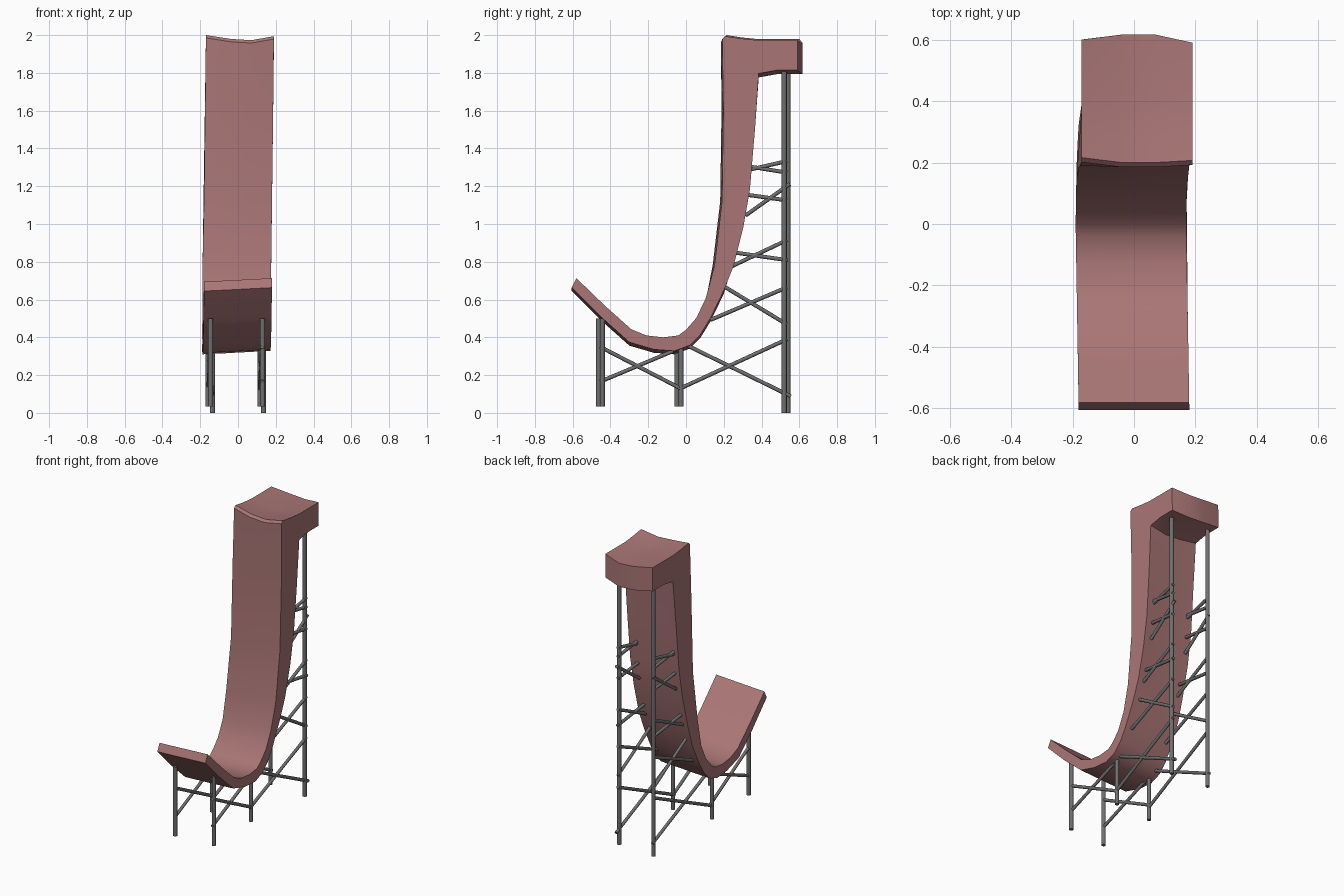
import bpy, bmesh
from mathutils import Vector


def material(name, color):
    m = bpy.data.materials.new(name)
    m.diffuse_color = (*color, 1)
    return m


red = material("dusty_red", (0.40, 0.18, 0.18))
grey = material("steel_grey", (0.16, 0.16, 0.16))


def finish(bm, name, mat, angle):
    bmesh.ops.recalc_face_normals(bm, faces=bm.faces)
    me = bpy.data.meshes.new(name)
    bm.to_mesh(me)
    bm.free()
    ob = bpy.data.objects.new(name, me)
    bpy.context.collection.objects.link(ob)
    me.materials.append(mat)
    bpy.ops.object.select_all(action='DESELECT')
    ob.select_set(True)
    bpy.context.view_layer.objects.active = ob
    bpy.ops.object.shade_smooth_by_angle(angle=angle)
    return ob


# Ramp side profile (y, z): riding surface, platform, then the underside back to the tip
profile = [
    (-0.58, 0.705), (-0.43, 0.56), (-0.29, 0.435), (-0.21, 0.402), (-0.12, 0.392),
    (-0.04, 0.402), (0.0, 0.432), (0.055, 0.495), (0.105, 0.60), (0.148, 0.78),
    (0.188, 1.12), (0.195, 1.60), (0.195, 1.985), (0.21, 2.0), (0.29, 1.988), (0.38, 1.979),
    (0.605, 1.979), (0.605, 1.82), (0.48, 1.82), (0.385, 1.803),
    (0.362, 1.50), (0.335, 1.18), (0.30, 0.98), (0.25, 0.78), (0.20, 0.64), (0.13, 0.495),
    (0.075, 0.405), (0.02, 0.35), (-0.06, 0.32), (-0.17, 0.328), (-0.30, 0.366),
    (-0.45, 0.50), (-0.605, 0.655),
]


def ramp_point(i, y, z):
    x = (-0.18, -0.05, 0.06, 0.18)[i]
    if z > 1.75:                       # platform sags in the middle and bows backward
        z += (0, -0.02, -0.027, -0.006)[i]
        if y > 0.55:
            y += (-0.005, 0.011, 0.011, -0.015)[i]
        elif y < 0.25:
            y += (0.006, -0.01, -0.01, -0.003)[i]
    elif z < 0.75:                     # tray tilts slightly across its width
        z += (-0.01, -0.004, 0.002, 0.008)[i]
    else:
        y += (-0.005, -0.007, -0.003, 0.003)[i]
    if y < 0.15:
        x += -0.01 * max(0, 1 - abs(y) / 0.6)
    else:
        x += -0.008 + 0.018 * max(0, min(1, (z - 0.5) / 1.4))
    return x, y, z


# Curved ramp with its platform
bm = bmesh.new()
rows = [[bm.verts.new(ramp_point(i, y, z)) for y, z in profile] for i in range(4)]
n = len(profile)
for a, b in zip(rows, rows[1:]):
    for j in range(n):
        k = (j + 1) % n
        bm.faces.new((a[j], a[k], b[k], b[j]))
bm.faces.new(rows[0])
bm.faces.new(rows[-1])
finish(bm, "curved_ramp", red, 0.6)


def rods(name, segments, radius):
    bm = bmesh.new()
    for p, q in segments:
        p, q = Vector(p), Vector(q)
        d = q - p
        mat = d.to_track_quat('Z', 'Y').to_matrix().to_4x4()
        mat.translation = (p + q) / 2
        bmesh.ops.create_cone(bm, cap_ends=True, segments=10, radius1=radius,
                              radius2=radius, depth=d.length, matrix=mat)
    finish(bm, name, grey, 0.7)


# Upright posts, one pair per row: left x, right x, left y, right y, bottom, top
for name, xl, xr, yl, yr, z0, z1 in (
        ("front_posts", -0.145, 0.13, -0.463, -0.443, 0.033, 0.50),
        ("middle_posts", -0.16, 0.115, -0.048, -0.026, 0.033, 0.345),
        ("rear_posts", -0.135, 0.135, 0.54, 0.52, 0.0, 1.82)):
    rods(name, [((x, y, z0), (x, y, z1)) for x, y in ((xl, yl), (xr, yr))], 0.0135)

# Crossed braces on both sides (y0, z0, y1, z1)
low = [(-0.455, 0.35, -0.03, 0.13), (-0.455, 0.165, -0.05, 0.335)]
span = [(-0.04, 0.125, 0.535, 0.39), (-0.01, 0.365, 0.555, 0.088)]
tower = [(0.13, 0.492, 0.535, 0.665), (0.20, 0.67, 0.535, 0.468),
         (0.24, 0.775, 0.535, 0.915), (0.25, 0.85, 0.54, 0.808),
         (0.315, 1.045, 0.55, 1.212), (0.32, 1.155, 0.535, 1.125),
         (0.325, 1.285, 0.535, 1.333), (0.33, 1.305, 0.535, 1.272)]
for name, braces, x0, x1 in (("front_braces", low, 0.127, 0.115),
                             ("base_braces", span, 0.115, 0.135),
                             ("tower_braces", tower, 0.128, 0.135)):
    segs = []
    for dx in (0, -0.272):
        for y0, z0, y1, z1 in braces:
            segs.append(((x0 + dx, y0, z0), (x1 + dx, y1, z1)))
    rods(name, segs, 0.0105)
